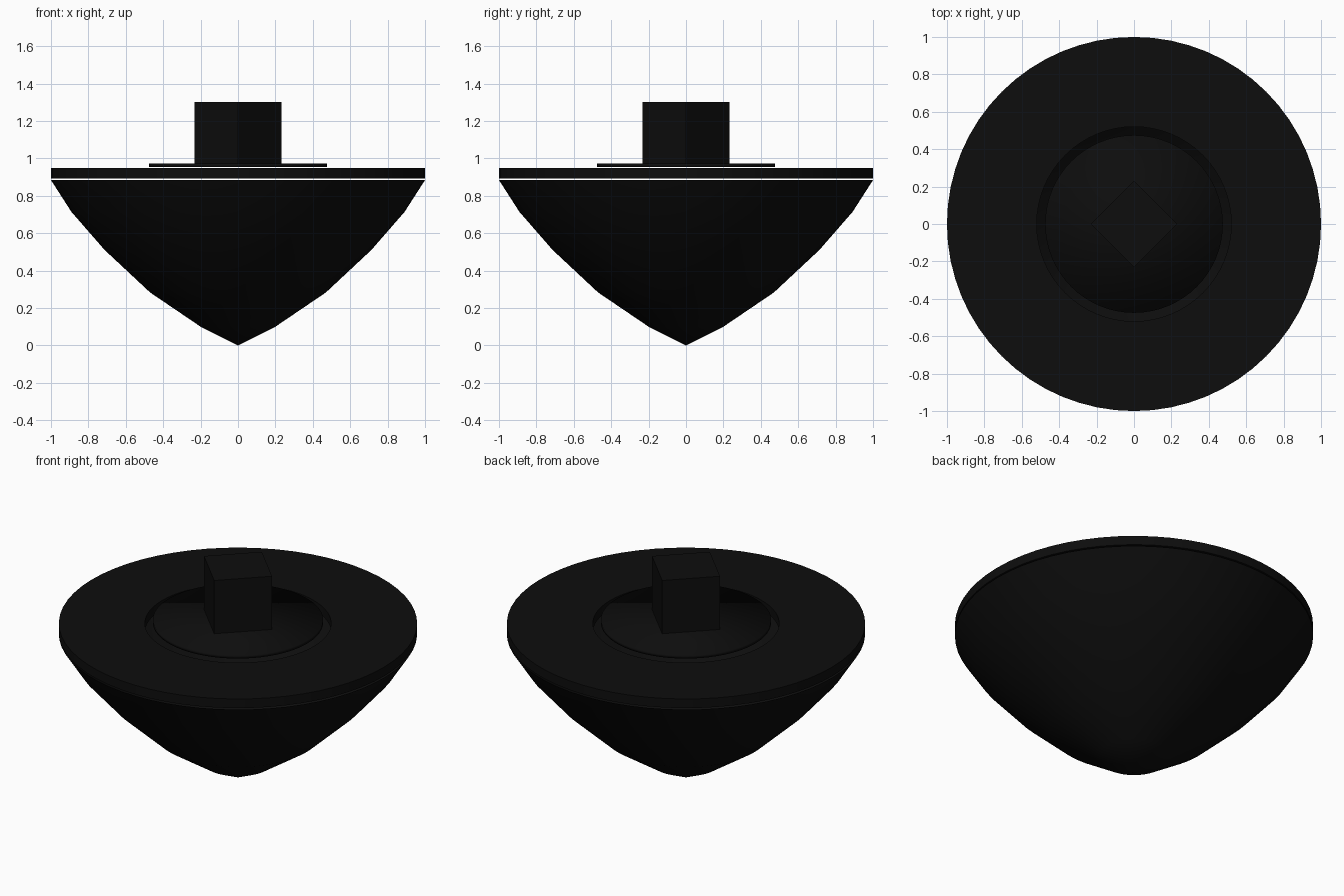
import bpy
import bmesh
import math

if "Cube" in bpy.data.objects:
    bpy.data.objects.remove(bpy.data.objects["Cube"])

SEGMENTS = 64

black = bpy.data.materials.new("black")
black.diffuse_color = (0.004, 0.004, 0.004, 1)
black.use_nodes = True
black.node_tree.nodes["Principled BSDF"].inputs["Base Color"].default_value = black.diffuse_color


def lathe(name, profile, closed=False, smooth_angle=30):
    """Revolve a list of (radius, height) points around the z axis."""
    bm = bmesh.new()
    verts = [bm.verts.new((r, 0, z)) for r, z in profile]
    pairs = list(zip(verts, verts[1:]))
    if closed:
        pairs.append((verts[-1], verts[0]))
    edges = [bm.edges.new(p) for p in pairs]
    bmesh.ops.spin(bm, geom=verts + edges, cent=(0, 0, 0), axis=(0, 0, 1),
                   angle=2 * math.pi, steps=SEGMENTS)
    bmesh.ops.remove_doubles(bm, verts=bm.verts, dist=1e-4)
    bmesh.ops.recalc_face_normals(bm, faces=bm.faces)
    mesh = bpy.data.meshes.new(name)
    bm.to_mesh(mesh)
    bm.free()
    obj = bpy.data.objects.new(name, mesh)
    bpy.context.collection.objects.link(obj)
    finish(obj, name)
    bpy.ops.object.select_all(action='DESELECT')
    obj.select_set(True)
    bpy.context.view_layer.objects.active = obj
    bpy.ops.object.shade_smooth_by_angle(angle=math.radians(smooth_angle))
    return obj


def finish(obj, name):
    obj.name = name
    obj.data.materials.append(black)


# Open pointed bowl
lathe("bowl", [(0, 0), (0.2, 0.1), (0.47, 0.283), (0.713, 0.51),
               (0.89, 0.713), (1.0, 0.884)])

# Flat rim ring hovering just above the bowl
lathe("rim_ring", [(0.52, 0.893), (1.0, 0.893), (1.0, 0.949), (0.52, 0.949)],
      closed=True)

# Thin disc over the ring's opening, with soft rounded shading
bpy.ops.mesh.primitive_cylinder_add(vertices=SEGMENTS, radius=0.475,
                                    depth=0.02, location=(0, 0, 0.963))
finish(bpy.context.object, "centre_disc")
bpy.ops.object.shade_smooth()

# Cube knob, turned corner-on to the front
bpy.ops.mesh.primitive_cube_add(size=0.328, location=(0, 0, 1.137),
                                rotation=(0, 0, math.radians(45)))
finish(bpy.context.object, "cube_knob")
